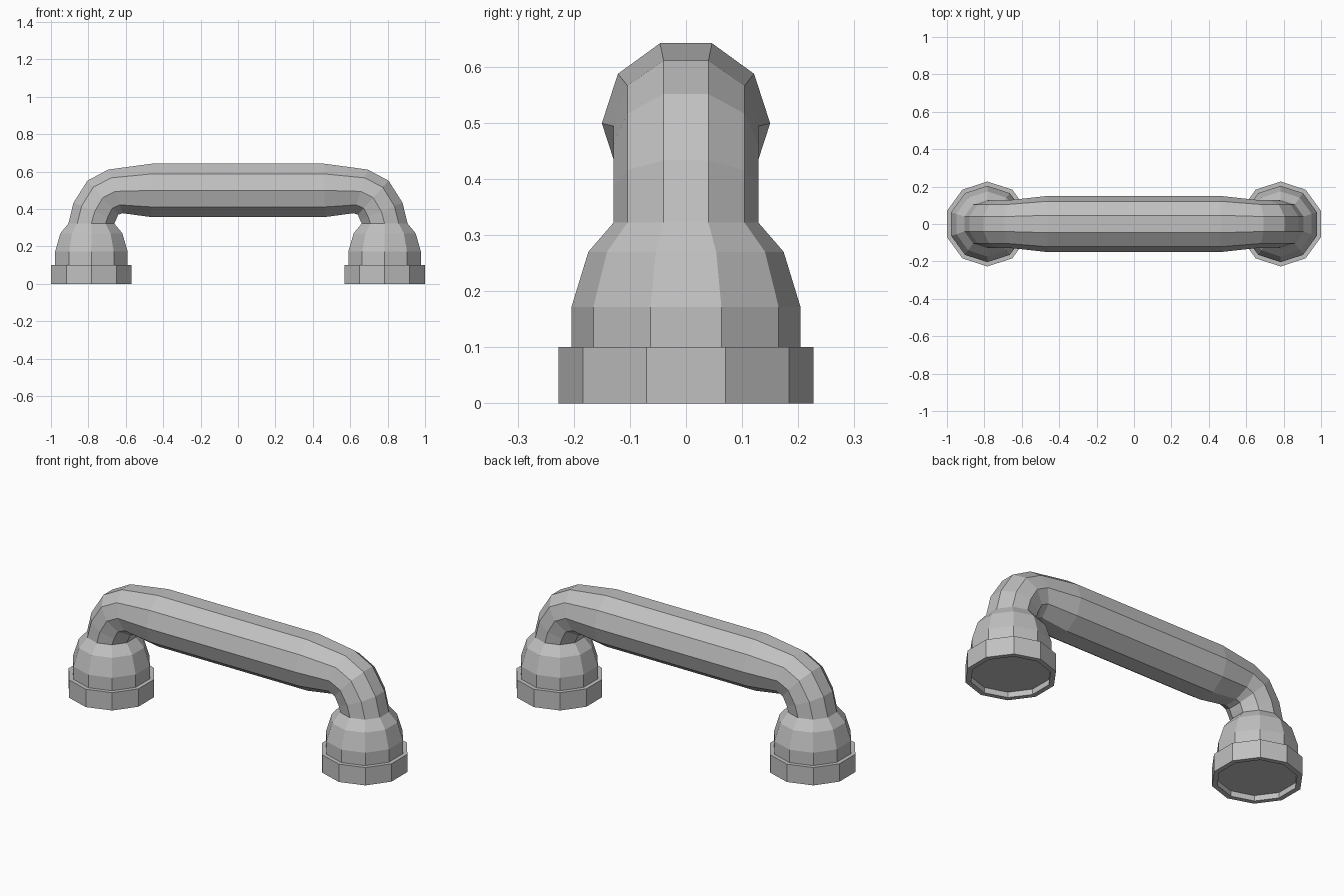
import bpy
import bmesh
from math import sin, cos, radians
from mathutils import Vector

cube = bpy.data.objects.get("Cube")
if cube:
    bpy.data.objects.remove(cube, do_unlink=True)

SIDES = 10
FOOT_X = 0.784

grey = bpy.data.materials.new("plain_grey")
grey.use_nodes = True
colour = (0.53, 0.53, 0.53, 1)
grey.diffuse_color = colour
grey.node_tree.nodes["Principled BSDF"].inputs["Base Color"].default_value = colour


def loft(name, stations, cap_start=False):
    """Skin ten-sided rings given as (x, z, tilt in degrees, radius)."""
    bm = bmesh.new()
    rings = []
    for x, z, tilt, radius in stations:
        a = radians(tilt)
        normal = Vector((-cos(a), 0, sin(a)))
        ring = []
        for k in range(SIDES):
            t = radians(18 + 36 * k)
            offset = normal * cos(t) + Vector((0, sin(t), 0))
            ring.append(bm.verts.new(Vector((x, 0, z)) + offset * radius))
        rings.append(ring)
    for low, high in zip(rings, rings[1:]):
        for k in range(SIDES):
            n = (k + 1) % SIDES
            bm.faces.new((low[k], low[n], high[n], high[k]))
    if cap_start:
        bm.faces.new(rings[0])
    # The skin runs from low to high rings, so orient every face outward
    bmesh.ops.recalc_face_normals(bm, faces=bm.faces)
    mesh = bpy.data.meshes.new(name)
    bm.to_mesh(mesh)
    bm.free()
    mesh.materials.append(grey)
    obj = bpy.data.objects.new(name, mesh)
    bpy.context.collection.objects.link(obj)
    return obj


# Feet: recessed underside, collar with a step, then a domed shoulder
foot_profile = [(0.03, 0.2), (0, 0.2), (0, 0.227), (0.1, 0.227),
                (0.1, 0.204), (0.172, 0.204), (0.27, 0.174), (0.322, 0.129)]
for side, x in (("right", -FOOT_X), ("left", FOOT_X)):
    loft(side + "_foot", [(x, z, 0, r) for z, r in foot_profile], cap_start=True)

# Grip: rises from one foot, bends over, thickens, and mirrors down to the other
half = [(-FOOT_X, 0.322, 0, 0.129), (-0.766, 0.387, 22, 0.129),
        (-0.723, 0.46, 48, 0.129), (-0.655, 0.494, 72, 0.129),
        (-0.463, 0.499, 90, 0.15)]
other = [(-x, z, 180 - tilt, r) for x, z, tilt, r in reversed(half)]
loft("grip_bar", half + other)
